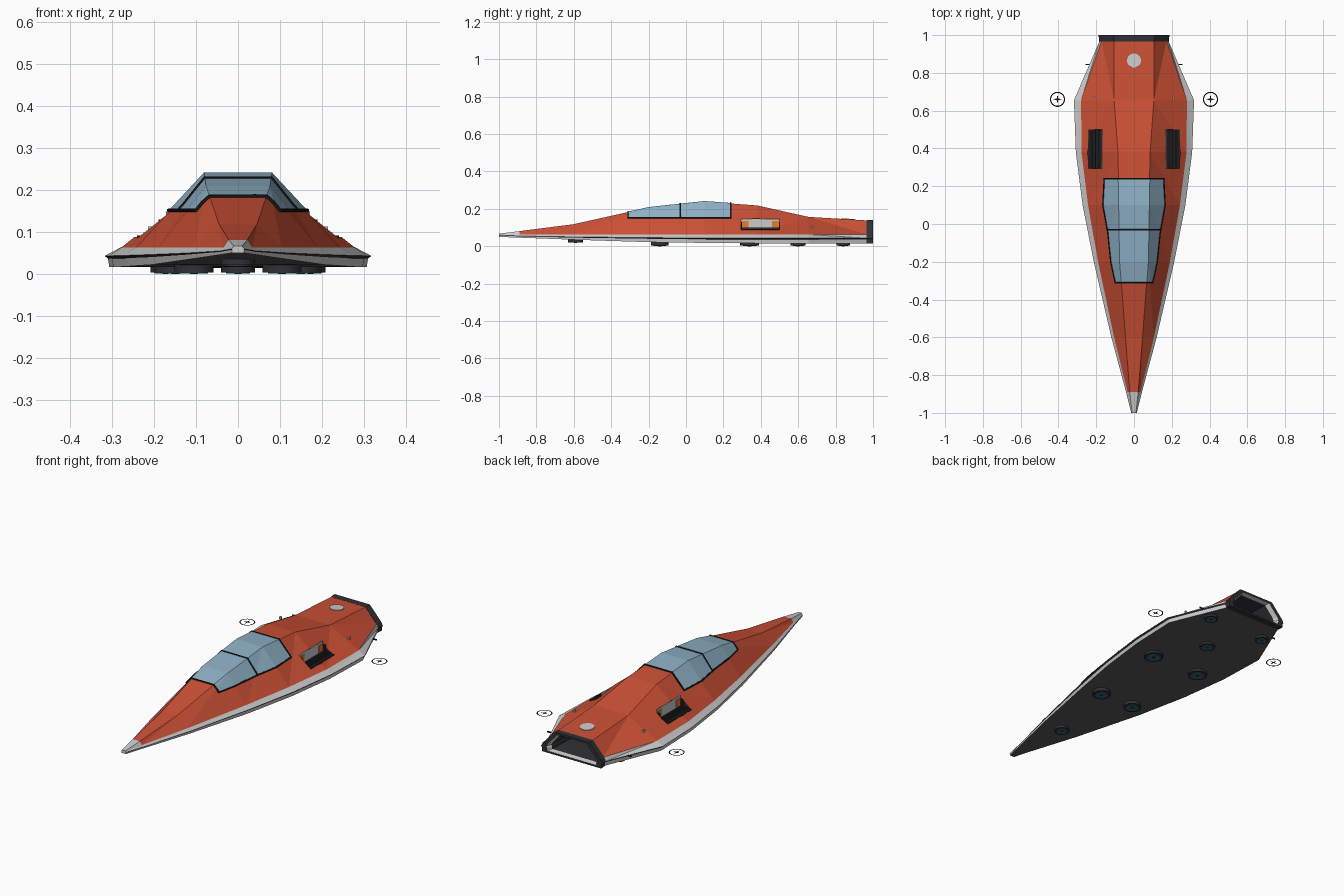
import bpy, bmesh
from math import sin, cos, pi, atan2
from mathutils import Vector, Matrix

if "Cube" in bpy.data.objects:
    bpy.data.objects.remove(bpy.data.objects["Cube"])


def mat(name, r, g, b):
    m = bpy.data.materials.new(name)
    m.diffuse_color = (r, g, b, 1)
    m.use_nodes = True
    m.node_tree.nodes["Principled BSDF"].inputs["Base Color"].default_value = m.diffuse_color
    return m


RED = mat("red_paint", .60, .08, .035)
WHITE = mat("light_trim", .58, .58, .57)
BLACK = mat("black", .012, .012, .013)
DARK = mat("dark_metal", .03, .031, .035)
BELLY = mat("belly_grey", .10, .10, .105)
GLASS = mat("glass_blue", .27, .44, .56)
TEAL = mat("teal_lens", .03, .13, .17)
ORANGE = mat("orange", .8, .2, .03)


def finish(name, bm, *mats, normals=True):
    if normals:
        bmesh.ops.recalc_face_normals(bm, faces=bm.faces)
    me = bpy.data.meshes.new(name)
    bm.to_mesh(me)
    bm.free()
    for m in mats:
        me.materials.append(m)
    ob = bpy.data.objects.new(name, me)
    bpy.context.collection.objects.link(ob)
    return ob


def loft(bm, loops, pick=lambda s, k: 0, cap=True):
    rings = [[bm.verts.new(p) for p in lp] for lp in loops]
    n = len(rings[0])
    for s in range(len(rings) - 1):
        for k in range(n):
            j = (k + 1) % n
            f = bm.faces.new((rings[s][k], rings[s][j], rings[s + 1][j], rings[s + 1][k]))
            f.material_index = pick(s, k)
    if cap:
        bm.faces.new(rings[0]).material_index = pick(0, 0)
        bm.faces.new(rings[-1]).material_index = pick(len(rings) - 2, 0)


def box(name, x, y, z, m):
    bm = bmesh.new()
    loft(bm, [[(a, b, c) for a, b in ((x[0], y[0]), (x[1], y[0]), (x[1], y[1]), (x[0], y[1]))] for c in z])
    return finish(name, bm, m)


def cyl(name, loc, r, z0, z1, m, seg=24, tilt=0):
    bm = bmesh.new()
    mx = Matrix.Translation((loc[0], loc[1], (z0 + z1) / 2)) @ Matrix.Rotation(tilt, 4, 'X')
    bmesh.ops.create_cone(bm, cap_ends=True, segments=seg, radius1=r, radius2=r, depth=z1 - z0, matrix=mx)
    ob = finish(name, bm, m)
    for p in ob.data.polygons:
        p.use_smooth = len(p.vertices) == 4
    return ob


# Hull stations: y, ridge x, ridge z, paint border x, lip x, lip z, bottom z
ST = [(-1, .010, .067, .012, .015, .060, .050),
      (-.89, .022, .081, .034, .042, .055, .046),
      (-.6, .045, .118, .105, .120, .050, .035),
      (-.2, .075, .207, .190, .213, .046, .022),
      (.1, .080, .239, .243, .272, .044, .018),
      (.38, .085, .218, .278, .308, .043, .016),
      (.655, .105, .157, .280, .318, .043, .016),
      (.97, .105, .138, .172, .182, .043, .016)]


def section(st, scale=1, y=None):
    y0, xr, zr, xb, xl, zl, zb = st
    half = [(xr, zr), (xb, .063), (xl, zl), (xl * .975, zl - (zl - zb) * .25), (xl * .965, zb)]
    loop = half + [(-a, b) for a, b in reversed(half)]
    return [(a * scale, y0 if y is None else y, .075 + (b - .075) * scale) for a, b in loop]


def hull_mat(s, k):
    if s >= len(ST) - 1:
        return 2                      # engine bay
    if k in (0, 8, 9):
        return 1 if s == 0 else 0     # painted deck, pale nose tip
    return {4: 3, 2: 2, 6: 2}.get(k, 1)


# Hull, closed by an inward engine bay at the stern
hb = bmesh.new()
loft(hb, [section(s) for s in ST] + [section(ST[-1], .93), section(ST[-1], .9, .76)], hull_mat)
bmesh.ops.recalc_face_normals(hb, faces=hb.faces)
bmesh.ops.triangulate(hb, faces=hb.faces)
cb = hb.copy()
hull = finish("hull", hb, RED, WHITE, DARK, BELLY)

# Canopy: glass shell taken from the hull surface
def cut(co, no, clear):
    bmesh.ops.bisect_plane(cb, geom=cb.verts[:] + cb.edges[:] + cb.faces[:], dist=1e-5,
                           plane_co=co, plane_no=no, clear_outer=clear)


cut((0, -.31, 0), (0, -1, 0), True)
cut((0, .24, 0), (0, 1, 0), True)
cut((0, 0, .15), (0, 0, -1), True)
cut((0, -.03, 0), (0, 1, 0), False)
cb.normal_update()
shift = [(v, v.normal.copy()) for v in cb.verts]
for v, n in shift:
    v.co += Vector((n.x, 0, n.z)) * .003
for f in cb.faces:
    f.material_index = 0

# Canopy frame: thin bars along the rim and middle hoop
fb = bmesh.new()
for e in cb.edges:
    p, q = (v.co for v in e.verts)
    if e.is_boundary or (abs(p.y + .03) < .001 and abs(q.y + .03) < .001):
        d = q - p
        mx = Matrix.Translation((p + q) / 2) @ d.to_track_quat('Z', 'Y').to_matrix().to_4x4()
        bmesh.ops.create_cone(fb, cap_ends=True, segments=6, radius1=.0045, radius2=.0045,
                              depth=d.length + .003, matrix=mx)
finish("canopy_frame", fb, BLACK)
finish("canopy_glass", cb, GLASS, normals=False)

# Side intakes: recesses cut in the hull, with floor, slats and inner wall
for side, s in (("right", 1), ("left", -1)):
    def sx(a, b):
        return sorted((a * s, b * s))
    cutter = box("intake_cutter", sx(.17, .40), (.295, .5), (.088, .22), DARK)
    cutter.hide_render = True
    md = hull.modifiers.new("intake", 'BOOLEAN')
    md.operation, md.solver, md.object = 'DIFFERENCE', 'EXACT', cutter
    bpy.context.view_layer.objects.active = hull
    bpy.ops.object.modifier_apply(modifier=md.name)
    bpy.data.objects.remove(cutter)
    box(side + "_intake_floor", sx(.17, .241), (.295, .5), (.086, .091), BLACK)
    box(side + "_intake_wall", sx(.168, .172), (.295, .5), (.088, .147), WHITE)
    for i in range(3):
        x = .181 + i * .019
        box(side + "_intake_slat", sx(x, x + .006), (.297, .498), (.09, .099), DARK)
    for y in (.297, .46):
        box(side + "_intake_marker", sx(.171, .175), (y, y + .036), (.095, .135), ORANGE)
    for y in (.295, .496):
        box(side + "_intake_end", sx(.17, .19), (y, y + .004), (.09, .130), BLACK)
    # Small stern pin and deck light
    box(side + "_stern_pin", sx(.235, .258), (.842, .848), (.040, .046), BLACK)
    box(side + "_deck_light", sx(.205, .215), (.668, .678), (.10, .113), WHITE)

    # Flat ring with four-point star beside the hull
    c = Vector((.405 * s, .66, .035))
    rb = bmesh.new()
    N = 32
    loft(rb, [[c + Vector((cos(2 * pi * i / N), sin(2 * pi * i / N), 0)) * r for i in range(N)]
              for r in (.034, .040)], cap=False)
    rb.faces.new([rb.verts.new(c + Vector((cos(i * pi / 4), sin(i * pi / 4), 0)) * (.006 if i % 2 else .024))
                  for i in range(8)])
    finish(side + "_ring_marker", rb, BLACK)

# Stern nozzle: dark collar, pale inner rim, deep liner, blue core
end = ST[-1]
nb = bmesh.new()
loft(nb, [section(end, .92, .965), section(end, 1.015, .965), section(end, 1.03, 1), section(end, .86, 1),
          section(end, .78, .975), section(end, .72, .80)],
     lambda s, k: 1 if s == 3 else 0, cap=False)
nb.verts.ensure_lookup_table()
nb.faces.new(nb.verts[-10:])
finish("nozzle_collar", nb, DARK, WHITE)
gb = bmesh.new()
bmesh.ops.create_cone(gb, cap_ends=True, segments=20, radius1=.075, radius2=.06, depth=.07,
                      matrix=Matrix.Translation((0, .845, .082)) @ Matrix.Diagonal((1, 1, .35, 1))
                      @ Matrix.Rotation(-pi / 2, 4, 'X'))
finish("engine_core", gb, GLASS)

# Round plain badge on the rear deck
cyl("deck_badge", (0, .865), .037, .1425, .1475, WHITE, 32, atan2(-.019, .315))

# Lift pads under the belly: y, x, radius, lowest z, hull z
for y, x, r, z, top in ((-.59, 0, .04, .018, .038), (-.14, .105, .047, 0, .024), (.34, .15, .05, 0, .02),
                        (.60, 0, .04, 0, .02), (.84, .173, .036, 0, .02)):
    for px in ((x, -x) if x else (0,)):
        cyl("lift_pad", (px, y), r, z + .003, top, DARK)
        cyl("lift_pad_lens", (px, y), r * .72, z + .001, z + .006, TEAL)
        cyl("lift_pad_hub", (px, y), r * .2, z, z + .006, DARK, 12)
